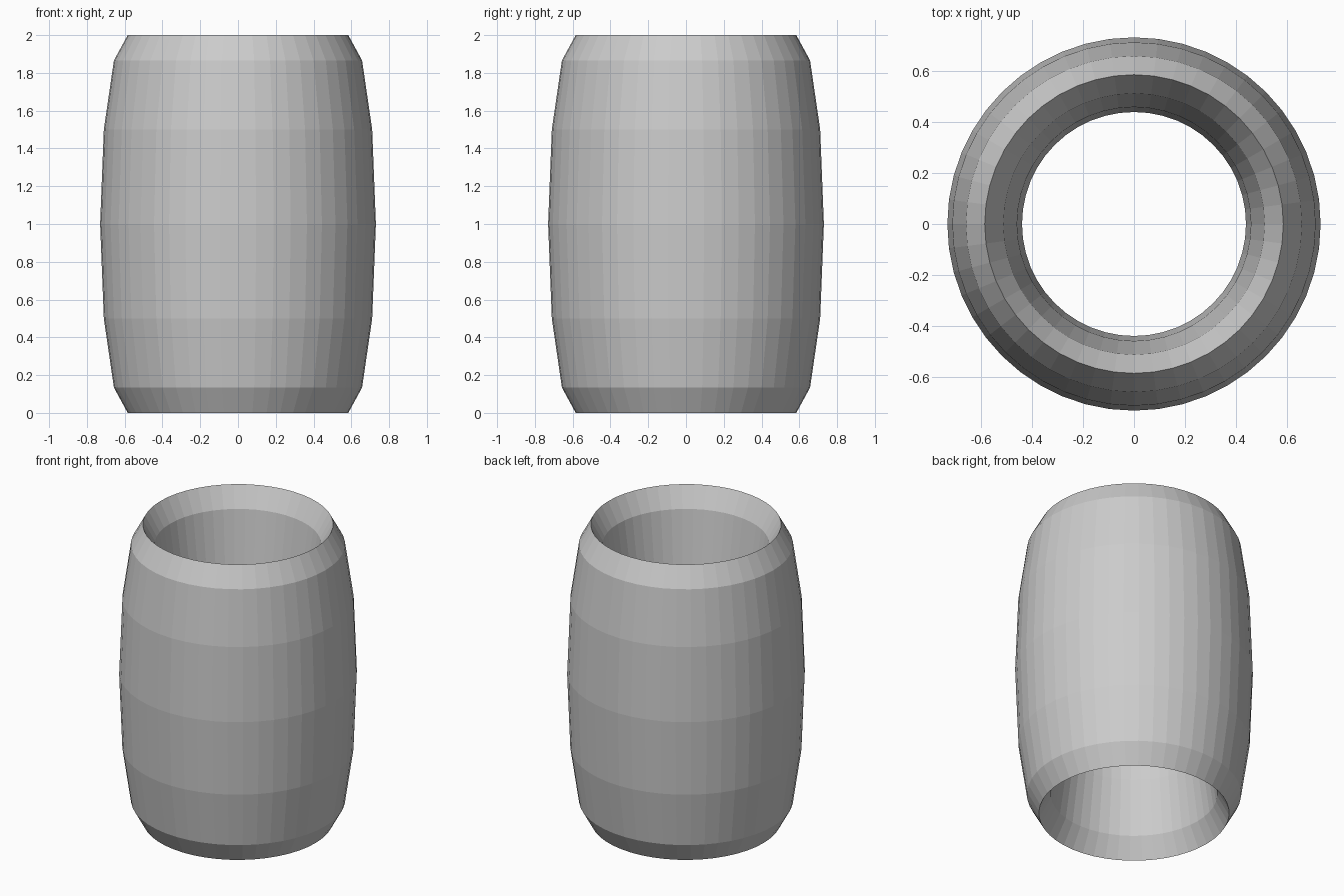
import bpy

if "Cube" in bpy.data.objects:
    bpy.data.objects.remove(bpy.data.objects["Cube"])

# Barrel-shaped ring: a flat-shaded torus stretched along its axis
MAJOR = 0.584
MINOR = MAJOR * 0.25

bpy.ops.mesh.primitive_torus_add(
    major_radius=MAJOR, minor_radius=MINOR,
    major_segments=48, minor_segments=12, location=(0, 0, 1))
ring = bpy.context.object
ring.name = "stretched_ring"
ring.scale = (1, 1, 1 / MINOR)
bpy.ops.object.transform_apply(location=False, rotation=False, scale=True)
bpy.ops.object.shade_flat()
